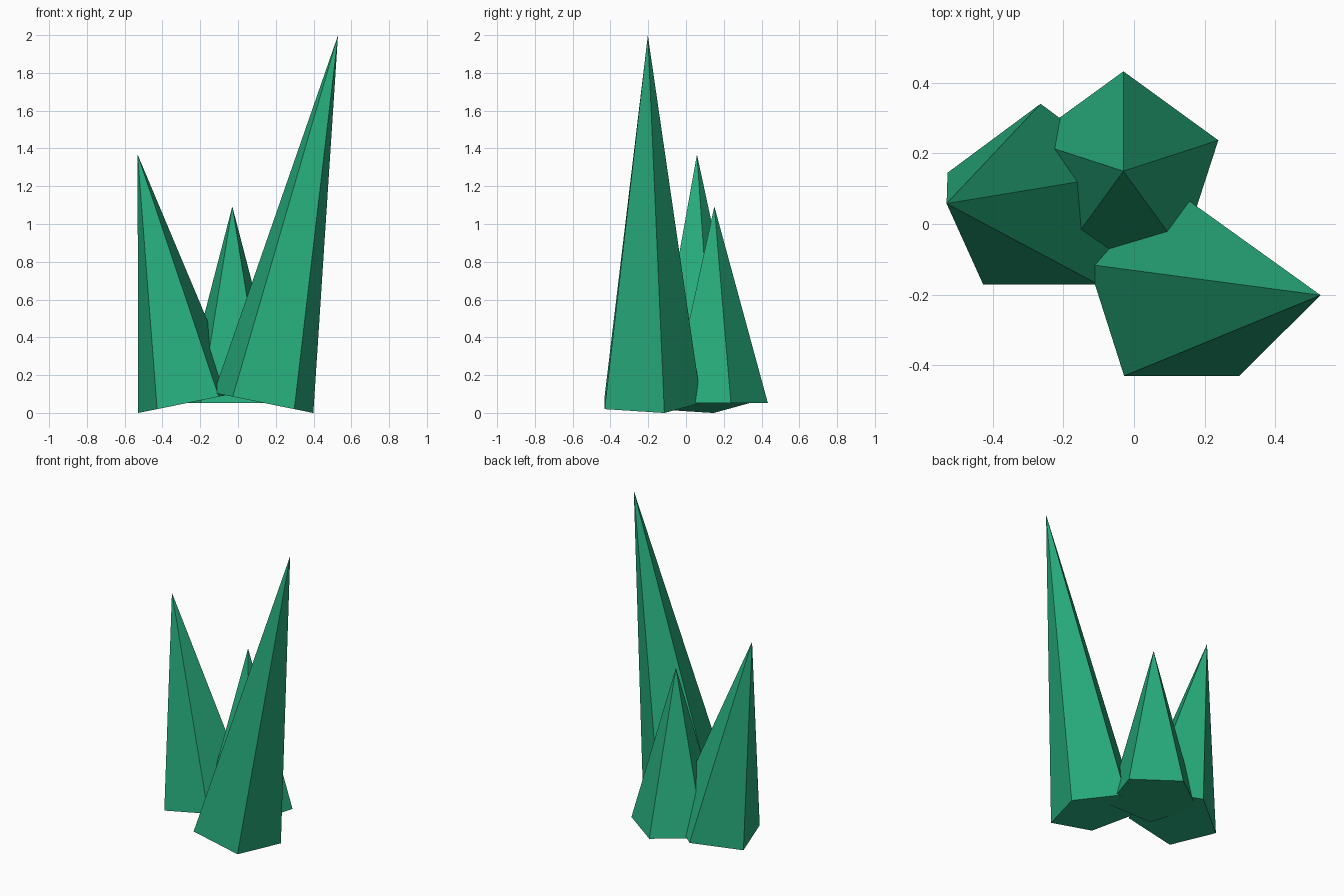
import bpy
import math

if "Cube" in bpy.data.objects:
    bpy.data.objects.remove(bpy.data.objects["Cube"])

green = bpy.data.materials.new("emerald_green")
green.diffuse_color = (0.02, 0.41, 0.2, 1.0)
green.use_nodes = True
green.node_tree.nodes["Principled BSDF"].inputs["Base Color"].default_value = green.diffuse_color

RADIUS = 0.283
BASE_Z = 0.053


def crystal(name, x, y, length, tilt):
    """Five-sided spike, leaning sideways about the centre of its base."""
    bpy.ops.mesh.primitive_cone_add(vertices=5, radius1=RADIUS, radius2=0, depth=length)
    obj = bpy.context.object
    obj.name = name
    # put the origin at the base centre
    for v in obj.data.vertices:
        v.co.z += length / 2
    obj.location = (x, y, BASE_Z)
    obj.rotation_euler = (0, tilt, 0)
    obj.data.materials.append(green)


# tall right spike, medium left spike, short upright back spike
crystal("tall_crystal", 0.135, -0.202, 1.985, 0.2)
crystal("medium_crystal", -0.265, 0.058, 1.342, -0.2)
crystal("short_crystal", -0.03, 0.15, 1.04, 0)
